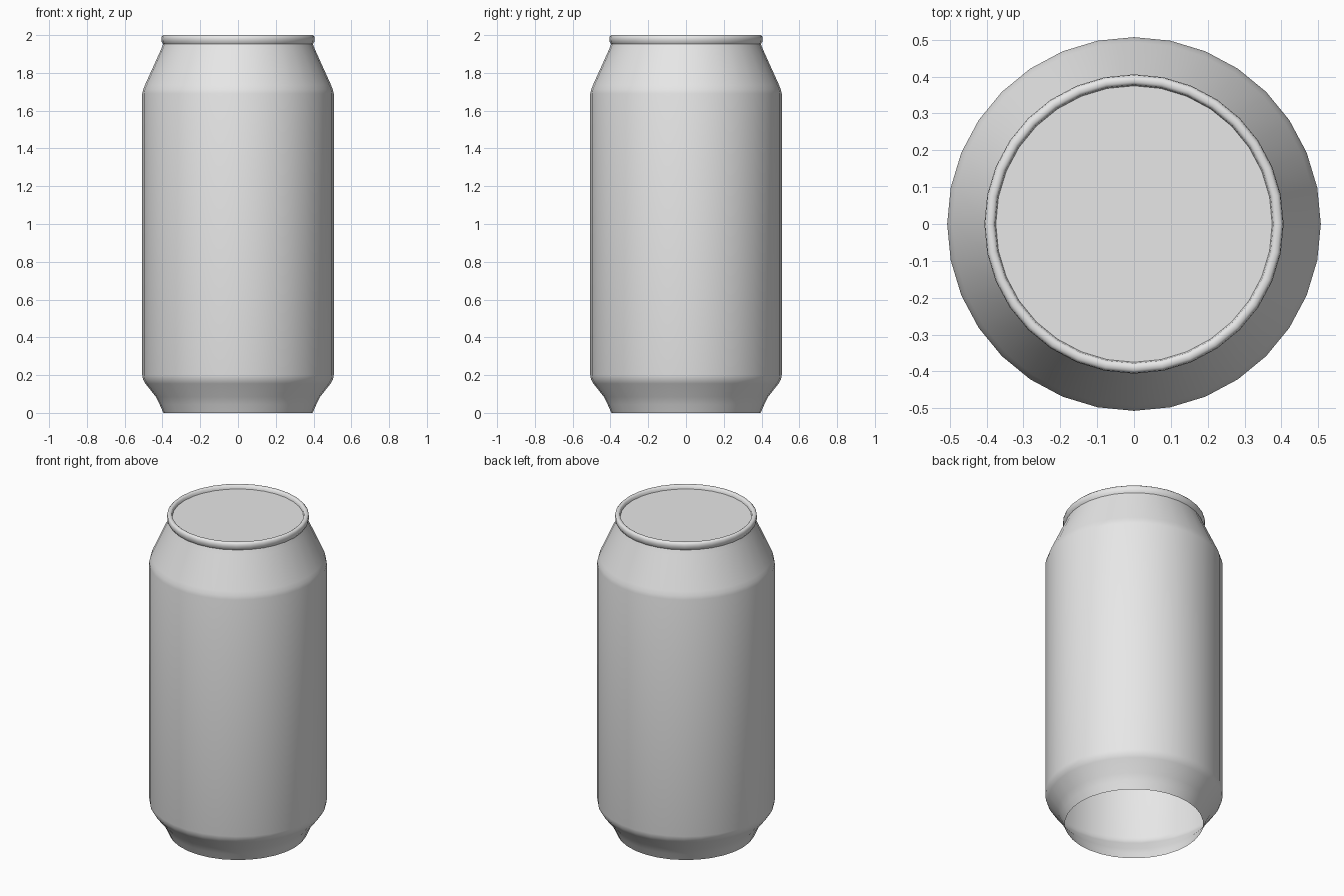
import bpy, bmesh, math

SIDES = 32

cube = bpy.data.objects.get("Cube")
if cube:
    bpy.data.objects.remove(cube, do_unlink=True)

metal = bpy.data.materials.new("light grey metal")
metal.use_nodes = True
colour = (0.8, 0.8, 0.8, 1)
metal.diffuse_color = colour
metal.node_tree.nodes["Principled BSDF"].inputs["Base Color"].default_value = colour


def lathe(name, profile, close_end=False):
    """Turn a (radius, height) profile around z; optionally cap its last ring."""
    bm = bmesh.new()
    rings = []
    for r, z in profile:
        rings.append([bm.verts.new((r * math.cos(a), r * math.sin(a), z))
                      for a in (2 * math.pi * i / SIDES for i in range(SIDES))])
    for low, high in zip(rings, rings[1:]):
        for i in range(SIDES):
            j = (i + 1) % SIDES
            bm.faces.new((low[i], low[j], high[j], high[i]))
    if close_end:
        bm.faces.new(rings[-1])
    mesh = bpy.data.meshes.new(name)
    bm.to_mesh(mesh)
    bm.free()
    mesh.materials.append(metal)
    obj = bpy.data.objects.new(name, mesh)
    bpy.context.collection.objects.link(obj)
    bpy.ops.object.select_all(action="DESELECT")
    obj.select_set(True)
    bpy.context.view_layer.objects.active = obj
    bpy.ops.object.shade_smooth_by_angle(angle=math.radians(50))
    return obj


# Thin shell, open underneath: foot, straight wall, sloping shoulder and neck
lathe("can_body", [
    (0.395, 0), (0.415, 0.045), (0.435, 0.085), (0.49, 0.155),
    (0.503, 0.177), (0.507, 0.2), (0.507, 1.69), (0.502, 1.712),
    (0.493, 1.735), (0.407, 1.925), (0.396, 1.953),
])

# Rolled rim that drops to the flat recessed lid
lathe("rim_and_lid", [
    (0.396, 1.953), (0.404, 1.965), (0.406, 1.98), (0.404, 1.993),
    (0.397, 2.0), (0.385, 2.0), (0.378, 1.995), (0.375, 1.978),
], close_end=True)
